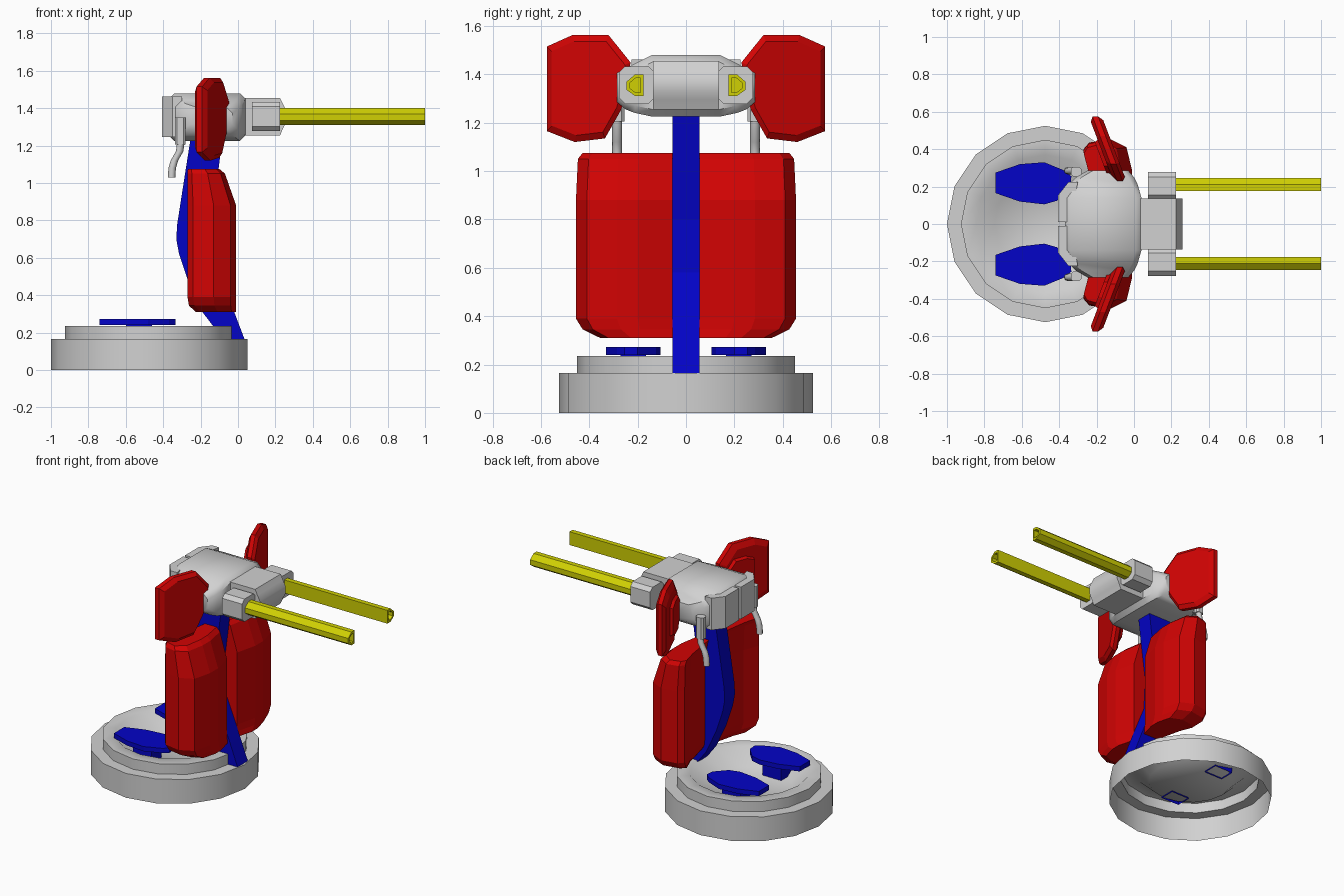
import bpy, bmesh, math

if "Cube" in bpy.data.objects:
    bpy.data.objects.remove(bpy.data.objects["Cube"], do_unlink=True)


def material(name, rgb):
    m = bpy.data.materials.new(name)
    m.use_nodes = True
    m.diffuse_color = (*rgb, 1)
    m.node_tree.nodes["Principled BSDF"].inputs["Base Color"].default_value = (*rgb, 1)
    return m


GREY = material("light grey", (0.64, 0.64, 0.64))
RED = material("red", (0.64, 0.001, 0.001))
BLUE = material("blue", (0.001, 0.001, 0.57))
YELLOW = material("yellow", (0.63, 0.63, 0.001))


def loft(name, sections, mat, caps=(True, True), smooth=0):
    """Join equal-length closed sections into one skin."""
    bm = bmesh.new()
    rings = [[bm.verts.new(p) for p in s] for s in sections]
    n = len(rings[0])
    for a, b in zip(rings, rings[1:]):
        for i in range(n):
            j = (i + 1) % n
            bm.faces.new((a[i], a[j], b[j], b[i]))
    for ring, cap in zip((rings[0], rings[-1]), caps):
        if cap:
            bm.faces.new(ring)
    bmesh.ops.recalc_face_normals(bm, faces=bm.faces)
    # An open dome must face upwards
    if caps == (True, False) and bm.faces[-1].normal.z < 0:
        bmesh.ops.reverse_faces(bm, faces=bm.faces)
    me = bpy.data.meshes.new(name)
    bm.to_mesh(me)
    bm.free()
    me.materials.append(mat)
    ob = bpy.data.objects.new(name, me)
    bpy.context.collection.objects.link(ob)
    if smooth:
        bpy.ops.object.select_all(action="DESELECT")
        ob.select_set(True)
        bpy.context.view_layer.objects.active = ob
        bpy.ops.object.shade_smooth_by_angle(angle=math.radians(smooth))


def at_y(y, pts):
    return [(x, y, z) for x, z in pts]


def at_z(z, pts):
    return [(x, y, z) for x, y in pts]


def at_x(x, pts):
    return [(x, y, z) for y, z in pts]


def chamfered(a0, a1, b0, b1, c):
    return [(a0 + c, b0), (a1 - c, b0), (a1, b0 + c), (a1, b1 - c),
            (a1 - c, b1), (a0 + c, b1), (a0, b1 - c), (a0, b0 + c)]


def shrink(pts, f, centre):
    return [tuple(c + (v - c) * f for v, c in zip(p, centre)) for p in pts]


# Hollow round base with a stepped rim and a sunken bowl
def circle(r, z, n=16):
    return [(-0.475 + r * math.cos(i * math.tau / n), r * math.sin(i * math.tau / n), z)
            for i in range(n)]


loft("base", [circle(r, z) for r, z in
              [(0.27, 0.14), (0.37, 0.235), (0.45, 0.235), (0.45, 0.165),
               (0.525, 0.165), (0.525, 0)]], GREY, caps=(True, False), smooth=55)

# Leaning central mast with a bulged back
mast = [(-0.08, 0.165), (0.035, 0.165), (-0.02, 0.31), (-0.13, 0.58), (-0.14, 0.8),
        (-0.08, 1.26), (-0.25, 1.26), (-0.28, 1.07), (-0.325, 0.78),
        (-0.33, 0.7), (-0.315, 0.62), (-0.265, 0.47), (-0.19, 0.31)]
loft("mast", [at_y(-0.055, mast), at_y(0.055, mast)], BLUE)

# Head body: thick in the middle, tapering to the flanks
half = [(0.14, -0.37, 0.04, 1.225, 1.48), (0.21, -0.35, 0.02, 1.24, 1.445),
        (0.25, -0.31, 0.0, 1.255, 1.425), (0.285, -0.25, -0.03, 1.285, 1.405)]
slices = [(-y, *r) for y, *r in half[::-1]] + half
loft("head", [at_y(y, chamfered(*r, 0.03)) for y, *r in slices], GREY, smooth=40)

# Blunt snout with a rounded end
snout = [(0, 1.255), (0.225, 1.255), (0.242, 1.295), (0.26, 1.33), (0.26, 1.385),
         (0.242, 1.42), (0.225, 1.455), (0, 1.455)]
loft("snout", [at_y(-0.137, snout), at_y(0.137, snout)], GREY, smooth=40)

pedal = [(-0.74, 0.165), (-0.61, 0.12), (-0.48, 0.105), (-0.41, 0.125), (-0.34, 0.20),
         (-0.335, 0.255), (-0.37, 0.285), (-0.48, 0.33), (-0.61, 0.32), (-0.74, 0.275)]
stem = [(-0.6, 0.165), (-0.46, 0.165), (-0.46, 0.27), (-0.6, 0.27)]
# Shield plan: flat inner end, ridged front, slanted back
shield = [(-0.18, 0.055), (-0.045, 0.055), (-0.01, 0.20), (-0.01, 0.285), (-0.04, 0.41),
          (-0.13, 0.455), (-0.24, 0.435), (-0.27, 0.40), (-0.23, 0.29)]
ear = [(0.575, 1.515), (0.47, 1.562), (0.32, 1.562), (0.23, 1.45), (0.235, 1.36),
       (0.27, 1.25), (0.335, 1.135), (0.46, 1.12), (0.575, 1.165)]
bore = [(0.176, 1.31), (0.21, 1.31), (0.245, 1.335), (0.245, 1.37), (0.21, 1.4), (0.176, 1.4)]
pad = [(-0.34, 0.01), (-0.405, 0.01), (-0.405, 0.155), (-0.35, 0.225), (-0.3, 0.225)]


def ear_section(pts, shift, s):
    return [(-0.205 - 0.38 * (y - 0.57) + shift, s * y, z) for y, z in pts]


def shield_section(z, pivot, fx, fy, s):
    return [(pivot + (x - pivot) * fx, s * (0.055 + (y - 0.055) * fy), z) for x, y in shield]


for side, s in (("left", 1), ("right", -1)):
    def flip(pts):
        return [(a, s * b) for a, b in pts]

    def flip_y(pts):
        return [(s * a, b) for a, b in pts]

    # Foot pedal on an open square stem
    loft(side + "_pedal", [at_z(z, flip(pedal)) for z in (0.24, 0.272)], BLUE)
    loft(side + "_pedal_stem", [at_z(z, flip(stem)) for z in (0.132, 0.245)], BLUE,
         caps=(False, False))

    # Tall faceted leg shield, its front leaning back near the top
    loft(side + "_shield", [shield_section(*level, s) for level in
                            [(0.31, -0.01, 0.83, 0.75), (0.345, -0.01, 0.97, 0.93),
                             (0.39, -0.01, 1, 1), (0.88, -0.27, 1, 1),
                             (1.05, -0.27, 0.77, 0.98), (1.075, -0.265, 0.65, 0.93)]], RED)

    # Angled ear plate with a thin raised panel behind it
    loft(side + "_ear_plate", [ear_section(shrink(ear, f, (0.41, 1.35)), d, s) for f, d in
                               [(0.82, -0.035), (1, -0.015), (1, 0.015), (0.88, 0.035)]], RED)
    loft(side + "_ear_panel", [ear_section(shrink(ear, f, (0.3, 1.35)), d, s) for f, d in
                               [(0.5, -0.055), (0.58, -0.02)]], RED)

    # Gun mount and hollow barrel, flat on its inner side
    mount = flip_y(chamfered(0.13, 0.277, 1.278, 1.433, 0.025))
    loft(side + "_gun_mount", [at_x(0.075, mount), at_x(0.225, mount)], GREY)
    outer = flip_y(bore)
    inner = shrink(outer, 0.65, (s * 0.208, 1.354))
    loft(side + "_barrel", [at_x(0.2, outer), at_x(1, outer), at_x(1, inner), at_x(0.3, inner)],
         YELLOW)

    # Angled pad on the back of the head
    loft(side + "_back_pad", [at_z(z, flip(pad)) for z in (1.245, 1.462)], GREY)

    # Hose socket and curved hose
    socket = chamfered(-0.338, -0.28, 0.255, 0.305, 0.012)
    loft(side + "_hose_socket", [at_z(z, flip(socket)) for z in (1.205, 1.35)], GREY)
    path = [(-0.305, 1.22), (-0.312, 1.17), (-0.34, 1.12), (-0.352, 1.08), (-0.355, 1.03)]
    ring = [(0.02 * math.cos(k * math.tau / 8), 0.02 * math.sin(k * math.tau / 8))
            for k in range(8)]
    loft(side + "_hose", [[(x + a, s * 0.285 + b, z) for a, b in ring] for x, z in path],
         GREY, smooth=50)
